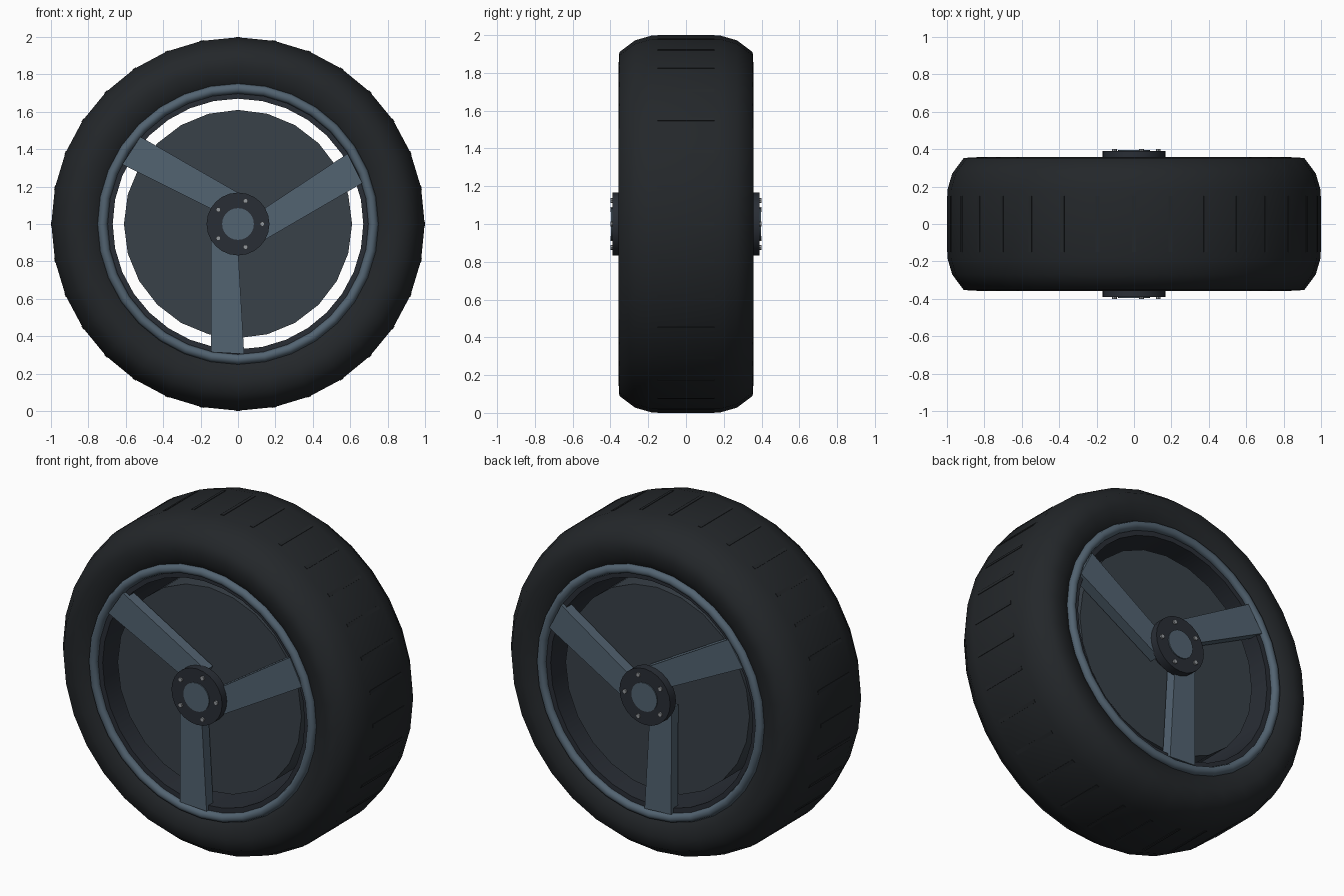
import bpy, bmesh, math
from math import sin, cos, pi, radians

if "Cube" in bpy.data.objects:
    bpy.data.objects.remove(bpy.data.objects["Cube"])

CZ = 1.0  # wheel centre height


def mat(name, col):
    m = bpy.data.materials.new(name)
    m.diffuse_color = (*col, 1)
    m.use_nodes = True
    m.node_tree.nodes["Principled BSDF"].inputs["Base Color"].default_value = m.diffuse_color
    return m


RUBBER = mat("rubber", (0.017, 0.020, 0.023))
STEEL = mat("blue_grey_steel", (0.085, 0.125, 0.165))
DRUM = mat("drum_grey", (0.04, 0.052, 0.065))
DARK = mat("dark_metal", (0.022, 0.027, 0.036))
LIGHT = mat("bolt_metal", (0.3, 0.32, 0.34))


def finish(bm, name, m, smooth=None):
    bmesh.ops.recalc_face_normals(bm, faces=bm.faces)
    me = bpy.data.meshes.new(name)
    bm.to_mesh(me)
    bm.free()
    me.materials.append(m)
    ob = bpy.data.objects.new(name, me)
    bpy.context.collection.objects.link(ob)
    if smooth:
        bpy.ops.object.select_all(action='DESELECT')
        ob.select_set(True)
        bpy.context.view_layer.objects.active = ob
        bpy.ops.object.shade_smooth_by_angle(angle=radians(smooth))
    return ob


def lathe(name, prof, n, m, smooth=40, closed=True, cx=0, cz=CZ):
    """Revolve (radius, y) points about the y axis; open profiles get end caps."""
    bm = bmesh.new()
    rings = [[bm.verts.new((cx + r * sin(2 * pi * i / n), y, cz + r * cos(2 * pi * i / n)))
              for i in range(n)] for r, y in prof]
    k = len(rings)
    for j in range(k if closed else k - 1):
        a, b = rings[j], rings[(j + 1) % k]
        for i in range(n):
            i2 = (i + 1) % n
            bm.faces.new((a[i], a[i2], b[i2], b[i]))
    if not closed:
        bm.faces.new(rings[0])
        bm.faces.new(rings[-1])
    return finish(bm, name, m, smooth)


def disc(name, r, y0, y1, n, m, **kw):
    return lathe(name, [(r, y0), (r, y1)], n, m, closed=False, **kw)


def prism(bm, pts, y0, y1):
    """Extrude an xz outline along y."""
    a = [bm.verts.new((x, y0, z)) for x, z in pts]
    b = [bm.verts.new((x, y1, z)) for x, z in pts]
    bm.faces.new(a)
    bm.faces.new(b)
    for i in range(len(pts)):
        j = (i + 1) % len(pts)
        bm.faces.new((a[i], a[j], b[j], b[i]))


# Tyre: symmetric cross-section with rounded shoulders and tucked-in beads
half = [(0.70, 0.29), (0.745, 0.325), (0.79, 0.35), (0.84, 0.357), (0.91, 0.353),
        (0.972, 0.27), (0.998, 0.18)]
lathe("tyre", half + [(r, -y) for r, y in reversed(half)], 32, RUBBER, 60)

# Thin tread bars across the crown
bm = bmesh.new()
for i in range(32):
    a = 2 * pi * i / 32
    pts = [(u * cos(a) + r * sin(a), CZ - u * sin(a) + r * cos(a))
           for u, r in ((-0.01, 0.97), (0.01, 0.97), (0.01, 1.0), (-0.01, 1.0))]
    prism(bm, pts, -0.15, 0.15)
finish(bm, "tread_bars", RUBBER)

# Rim barrel and inner brake drum
lathe("rim_barrel", [(0.67, -0.325), (0.715, -0.325), (0.715, 0.325), (0.67, 0.325)], 32, DARK)
disc("brake_drum", 0.61, -0.27, 0.27, 24, DRUM)
disc("axle", 0.10, -0.36, 0.36, 24, DARK)

# Parts repeated on the front (-1) and back (+1)
for s, side in ((-1, "front"), (1, "back")):
    ring = [(0.724 + 0.027 * cos(t * pi / 4), s * (0.331 + 0.027 * sin(t * pi / 4)))
            for t in range(8)]
    lathe(side + "_rim_ring", ring, 32, STEEL, 60)

    # Three offset spokes, slightly wider at the rim
    for k in range(3):
        a = 2 * pi * k / 3
        pts = [(x * cos(a) - z * sin(a), CZ + x * sin(a) + z * cos(a))
               for x, z in ((-0.145, -0.05), (-0.005, -0.05), (0.033, -0.695), (-0.143, -0.685))]
        bm = bmesh.new()
        prism(bm, pts, s * 0.28, s * 0.345)
        finish(bm, f"{side}_spoke_{k + 1}", STEEL)

    # Hub flange, cap and bolts
    disc(side + "_hub", 0.168, s * 0.335, s * 0.39, 24, DARK)
    disc(side + "_hub_cap", 0.085, s * 0.38, s * 0.396, 24, STEEL)
    for k in range(5):
        a = 2 * pi * k / 5
        disc(f"{side}_bolt_{k + 1}", 0.013, s * 0.38, s * 0.4, 8, LIGHT,
             cx=0.13 * cos(a), cz=CZ + 0.13 * sin(a))
